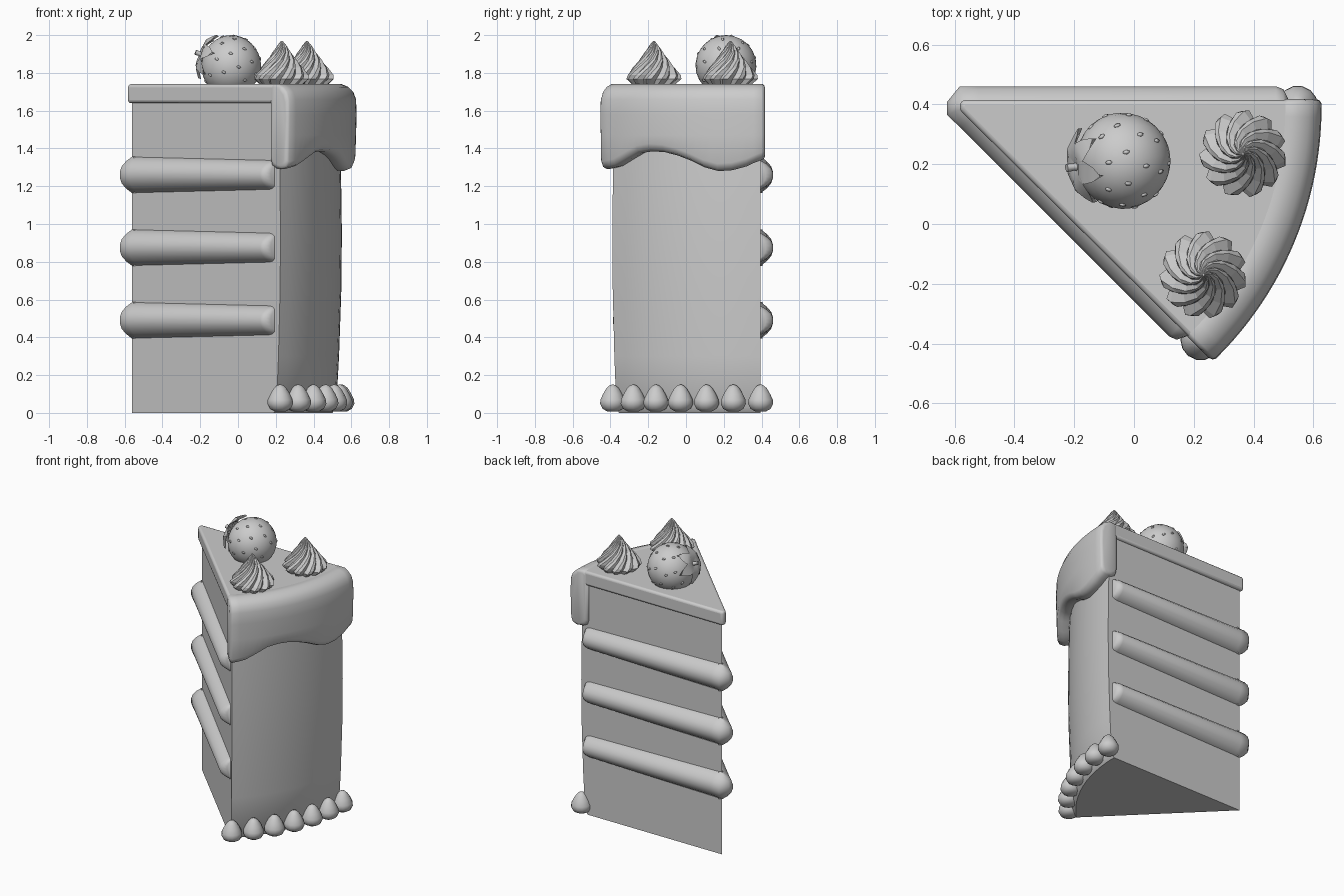
import bpy, bmesh, math
from math import sin, cos, pi, radians
from mathutils import Vector, Matrix

cube = bpy.data.objects.get("Cube")
if cube:
    bpy.data.objects.remove(cube)

mat = bpy.data.materials.new("light grey")
mat.use_nodes = True
GREY = (0.6, 0.6, 0.6, 1)
mat.diffuse_color = GREY
mat.node_tree.nodes["Principled BSDF"].inputs["Base Color"].default_value = GREY

APEX = Vector((-0.56, 0.395, 0))
WEDGE = radians(45)


def polar(r, a, z=0.0):
    """Point at radius r and angle a, measured from the back wall about the tip."""
    return APEX + Vector((r * cos(a), -r * sin(a), z))


def finish(name, bm, angle=35, bevel=0.0):
    bmesh.ops.recalc_face_normals(bm, faces=bm.faces[:])
    mesh = bpy.data.meshes.new(name)
    bm.to_mesh(mesh)
    bm.free()
    mesh.materials.append(mat)
    obj = bpy.data.objects.new(name, mesh)
    bpy.context.collection.objects.link(obj)
    if bevel:
        mod = obj.modifiers.new("rounded edges", "BEVEL")
        mod.width, mod.segments, mod.limit_method = bevel, 3, "ANGLE"
        mod.angle_limit = radians(30)
    if angle:
        mesh.shade_smooth()
        mesh.set_sharp_from_angle(angle=radians(angle))
    return obj


def loft(bm, rings, caps=True):
    """Skin a list of closed rings that share one point count."""
    rows = [[bm.verts.new(p) for p in ring] for ring in rings]
    n = len(rows[0])
    for a, b in zip(rows, rows[1:]):
        for i in range(n):
            bm.faces.new((a[i], a[(i + 1) % n], b[(i + 1) % n], b[i]))
    if caps:
        bm.faces.new(rows[0])
        bm.faces.new(rows[-1])


def lathe(bm, profile, sides, matrix):
    loft(bm, [[matrix @ Vector((r * cos(2 * pi * i / sides), r * sin(2 * pi * i / sides), z))
               for i in range(sides)] for r, z in profile])


# Sponge wedge with a slightly barrelled outer wall
bm = bmesh.new()
rings = []
for r, z in ((1.06, 0), (1.08, 0.03), (1.095, 0.3), (1.107, 0.65), (1.11, 0.95), (1.105, 1.3), (1.09, 1.66)):
    rings.append([APEX + Vector((0, 0, z))] + [polar(r, WEDGE * i / 12, z) for i in range(13)])
loft(bm, rings)
finish("sponge", bm)

# Flat icing on top, overhanging the two cut walls
bm = bmesh.new()
d = 0.02
normal = Vector((-sin(WEDGE), -cos(WEDGE), 0))
back = Vector((0, d, 0))
plan = [APEX + Vector((-0.02, d, 0)), APEX + Vector((-0.025, -0.012, 0))]
plan += [polar(1.12, WEDGE) + normal * d]
plan += [polar(1.12, WEDGE * i / 8) for i in range(7, 0, -1)]
plan += [polar(1.12, 0) + back]
loft(bm, [[p + Vector((0, 0, z)) for p in plan] for z in (1.64, 1.74)])
finish("top_icing", bm, 40, 0.022)

# Icing draped over the outer wall, with a wavy lower edge
WAVE = [1.34, 1.305, 1.285, 1.28, 1.30, 1.335, 1.362, 1.38, 1.385, 1.375, 1.34, 1.305, 1.29]


def drape_section(a, shift, squeeze):
    t = min(max(a / WEDGE, 0), 1) * 12
    i = min(int(t), 11)
    low = WAVE[i] + (WAVE[i + 1] - WAVE[i]) * (t - i)
    outline = [(1.05, 1.73), (1.07, 1.742), (1.11, 1.74), (1.145, 1.725), (1.17, 1.70), (1.185, 1.66),
               (1.188, 1.58), (1.185, 1.47), (1.182, low + 0.04), (1.17, low + 0.012), (1.14, low),
               (1.09, low + 0.005), (1.06, low + 0.02), (1.05, low + 0.05)]
    mid = (1.74 + low) / 2
    out = []
    for r, z in outline:
        if squeeze:
            r += 0.018 * squeeze * (1 if r < 1.115 else -1)
            z += 0.018 * squeeze * (1 if z < mid else -1)
        out.append(polar(r, a, z) + shift)
    return out


bm = bmesh.new()
rings = [drape_section(0, back * s, q) for s, q in ((1.15, 1), (0.9, 0.35), (0.4, 0))]
rings += [drape_section(WEDGE * i / 24, Vector(), 0) for i in range(1, 24)]
rings += [drape_section(WEDGE, normal * d * s, q) for s, q in ((0.4, 0), (0.9, 0.35), (1.15, 1))]
loft(bm, rings)
finish("icing_drape", bm, 50)

# Filling ridges running round the tip along both cut walls
for name, z0 in (("lower", 0.49), ("middle", 0.875), ("upper", 1.26)):
    bm = bmesh.new()
    back_n = Vector((0, 1, 0))
    stations = [(polar(1.065, WEDGE), normal * 0.4, 0.06), (polar(1.05, WEDGE), normal * 0.85, 0.072),
                (polar(1.025, WEDGE), normal, 0.077), (polar(0.04, WEDGE), normal, 0.094),
                (APEX, Vector((-1.0, -0.45, 0)), 0.097), (APEX, Vector((-1.0, 0.2, 0)), 0.097),
                (APEX, Vector((-0.35, 1, 0)), 0.097), (polar(0.04, 0), back_n, 0.094),
                (polar(1.035, 0), back_n, 0.077), (polar(1.06, 0), back_n * 0.85, 0.072),
                (polar(1.075, 0), back_n * 0.4, 0.06)]
    rings = []
    for p, n, h in stations:
        ring = [p - n * 0.02 + Vector((0, 0, z0 + h)), p - n * 0.02 + Vector((0, 0, z0 - h))]
        for out, up in ((0, -1), (0.5, -0.74), (0.85, -0.46), (1, -0.15),
                        (1, 0.15), (0.85, 0.46), (0.5, 0.74), (0, 1)):
            ring.append(p + n * out * 0.066 + Vector((0, 0, z0 + up * h)))
        rings.append(ring)
    loft(bm, rings)
    finish(name + "_filling", bm, 50)

# Piped beads round the foot of the outer wall
bm = bmesh.new()
bead = [(0.03, 0.008), (0.055, 0.022), (0.068, 0.048), (0.066, 0.07), (0.052, 0.1), (0.034, 0.13), (0.018, 0.145), (0.004, 0.15)]
for i in range(7):
    lathe(bm, bead, 14, Matrix.Translation(polar(1.108, WEDGE * i / 6)))
finish("piped_beads", bm, 60)

# Piped cream swirls: twisted star cones
RIBS = 11
for name, x, y in (("back_swirl", 0.365, 0.235), ("front_swirl", 0.232, -0.17)):
    bm = bmesh.new()
    rings = []
    for r, z, turn in ((0.115, 0, 0), (0.147, 0.03, 0.1), (0.143, 0.05, 0.22), (0.112, 0.09, 0.5), (0.08, 0.13, 0.85),
                       (0.05, 0.17, 1.25), (0.026, 0.205, 1.65), (0.004, 0.232, 2.0)):
        ring = []
        for i in range(RIBS * 3):
            a = 2 * pi * i / (RIBS * 3) + turn
            k = r * (0.82, 1.0, 0.97)[i % 3]
            ring.append(Vector((x + k * cos(a), y + k * sin(a), 1.738 + z)))
        rings.append(ring)
    loft(bm, rings)
    finish(name, bm, 0)

# Strawberry lying on its side, crown towards -x
axis = Vector((-0.93, -0.12, 0.35)).normalized()
rot = axis.to_track_quat("Z", "Y").to_matrix().to_4x4()
place = Matrix.Translation((-0.035, 0.212, 1.838)) @ rot


def berry_point(t, a, lift=0.0):
    """t runs from the pointed end (0) to the crown (1)."""
    r = 0.163 * sin(pi * t) * (0.95 + 0.08 * t) + lift
    return Vector((r * cos(a), r * sin(a), -0.157 * cos(pi * t)))


bm = bmesh.new()
loft(bm, [[place @ berry_point(0.01 + 0.98 * j / 16, 2 * pi * i / 24) for i in range(24)] for j in range(17)])
finish("strawberry", bm, 60)

# Seeds
bm = bmesh.new()
for row in range(5):
    t = 0.2 + 0.13 * row
    count = (5, 8, 9, 9, 8)[row]
    for i in range(count):
        p = berry_point(t, 2 * pi * (i + 0.5 * (row % 2)) / count)
        turn = p.to_track_quat("Z", "Y").to_matrix().to_4x4()
        m = place @ Matrix.Translation(p) @ turn @ Matrix.Diagonal((0.008, 0.013, 0.005, 1))
        bmesh.ops.create_icosphere(bm, subdivisions=1, radius=1, matrix=m)
finish("strawberry_seeds", bm, 60)

# Leafy crown and stem
bm = bmesh.new()
for i in range(6):
    a = 2 * pi * i / 6 + 0.2
    u, v = Vector((cos(a), sin(a), 0)), Vector((-sin(a), cos(a), 0))
    rings = []
    for s, w, h in ((0.01, 0.012, 0.162), (0.04, 0.034, 0.17), (0.075, 0.04, 0.165), (0.105, 0.026, 0.145), (0.128, 0.003, 0.13)):
        c = u * s + Vector((0, 0, h))
        up = Vector((0, 0, 0.008))
        rings.append([place @ q for q in (c - v * w + up, c - up, c + v * w + up, c + up)])
    loft(bm, rings)
finish("strawberry_leaves", bm, 50)
bm = bmesh.new()
lathe(bm, [(0.016, 0.155), (0.012, 0.18), (0.014, 0.205)], 8, place)
finish("strawberry_stem", bm, 50)
